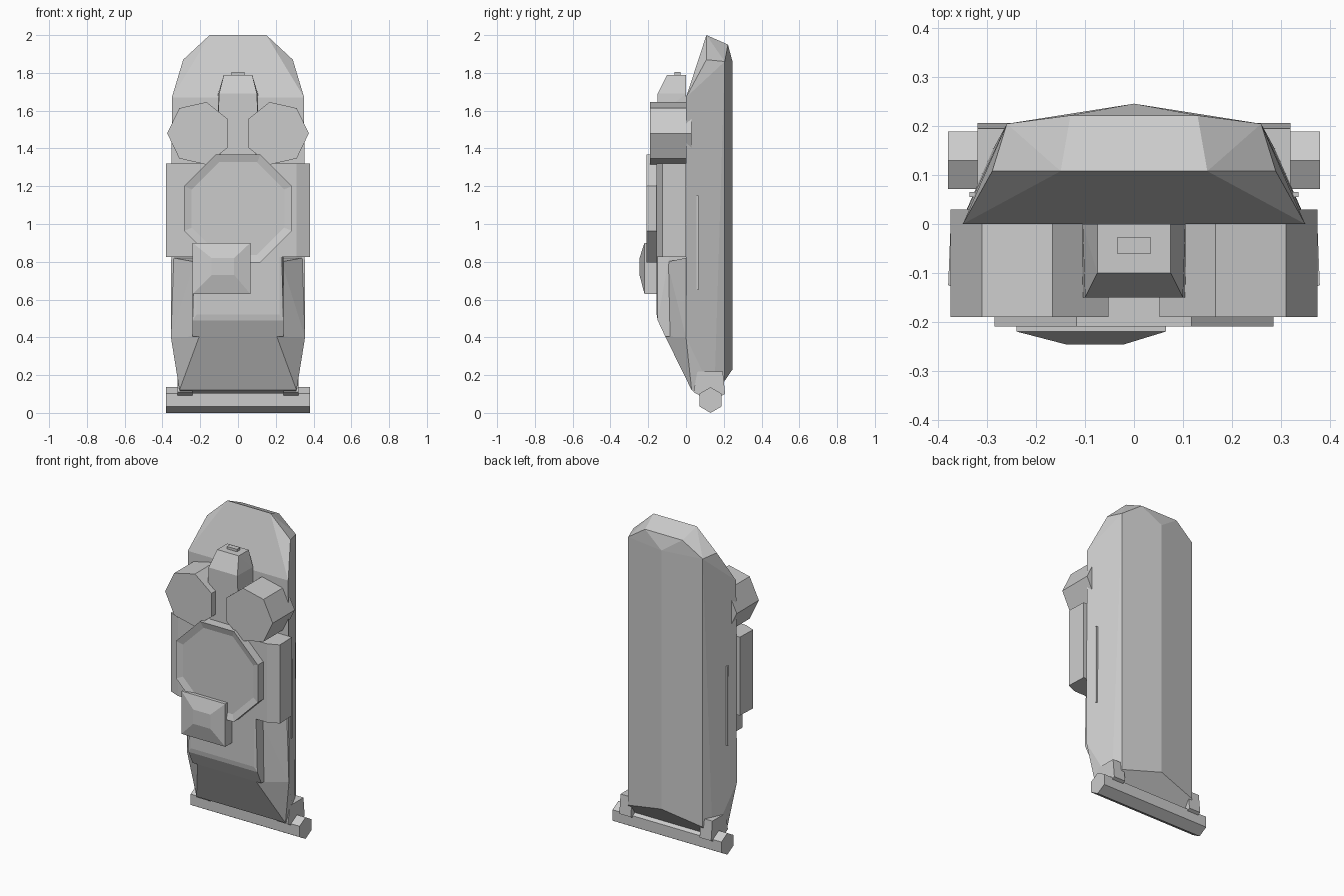
import bpy, bmesh, math

if "Cube" in bpy.data.objects:
    bpy.data.objects.remove(bpy.data.objects["Cube"])


def make(name, bm):
    bmesh.ops.recalc_face_normals(bm, faces=bm.faces[:])
    me = bpy.data.meshes.new(name)
    bm.to_mesh(me)
    bm.free()
    ob = bpy.data.objects.new(name, me)
    bpy.context.collection.objects.link(ob)
    return ob


def hull(name, pts, sym=True):
    """Convex solid from points, mirrored across x."""
    bm = bmesh.new()
    allp = set(pts) | ({(-x, y, z) for x, y, z in pts} if sym else set())
    for p in sorted(allp):
        bm.verts.new(p)
    r = bmesh.ops.convex_hull(bm, input=bm.verts[:])
    loose = [v for v in bm.verts if not v.link_faces]
    bmesh.ops.delete(bm, geom=loose, context='VERTS')
    bmesh.ops.dissolve_limit(bm, angle_limit=0.02, verts=bm.verts[:], edges=bm.edges[:])
    return make(name, bm)


def prism(name, prof, axis, a, b):
    """Extrude a 2D profile along an axis from a to b."""
    place = {'x': lambda u, v, t: (t, u, v),
             'y': lambda u, v, t: (u, t, v),
             'z': lambda u, v, t: (u, v, t)}[axis]
    return hull(name, [place(u, v, t) for u, v in prof for t in (a, b)], False)


def box(name, x0, x1, y0, y1, z0, z1):
    return prism(name, [(x0, y0), (x1, y0), (x1, y1), (x0, y1)], 'z', z0, z1)


def ngon(n, r, cx, cy, start=0.0, flip=1):
    return [(cx + flip * r * math.cos(start + i * math.tau / n),
             cy + r * math.sin(start + i * math.tau / n)) for i in range(n)]


# Main shell with faceted top and ridged back
hull("back_shell", [
    (.35, 0, 1.67), (.355, 0, .4), (.31, .03, .12),
    (.15, .108, 2.0), (.29, .108, 1.87),
    (.13, .222, 1.95), (.26, .205, 1.86), (0, .246, 1.86),
    (0, .246, .23), (.26, .205, .17), (.29, .15, .09)])

# Lower front bulge tapering to the bottom bar
hull("lower_bulge", [
    (.34, 0, .82), (.355, 0, .4), (.205, -.11, .405), (.23, -.1, .8),
    (.31, .03, .12), (.30, .06, .12)])

# Centre plate with slanted lower edge
hull("centre_plate", [
    (.24, 0, 1.32), (.22, -.155, 1.32), (.22, -.155, .52),
    (.24, -.15, .49), (.24, -.11, .405), (.24, 0, .405), (.24, -.12, .52)])

# Parts repeated on both sides
for side, s in (("left", -1), ("right", 1)):
    prism(side + "_side_block",
          [(s * x, y) for x, y in [(.19, 0), (.375, 0), (.38, -.125), (.31, -.155), (.19, -.155)]],
          'z', .825, 1.32)
    prism(side + "_canister", ngon(7, .17, s * .205, 1.48, 0, s), 'y', -.19, .03)
    prism(side + "_bar_bracket",
          [(.04, .11), (.06, .22), (.195, .22), (.207, .1), (.13, .06)],
          'x', s * .24, s * .32)
    box(side + "_slot_strip", *sorted((s * .31, s * .336)), .055, .065, .65, 1.15)

# Octagonal hatch with shallow dished front
def octagon_hatch():
    bm = bmesh.new()
    R = .285 / math.cos(math.pi / 8)
    rings = []
    for r, y in ((R, -.13), (R, -.21), (R * .86, -.198)):
        rings.append([bm.verts.new((x, y, z))
                      for x, z in ngon(8, r, 0, 1.082, math.pi / 8)])
    for lo, hi in zip(rings, rings[1:]):
        for i in range(8):
            j = (i + 1) % 8
            bm.faces.new((lo[i], lo[j], hi[j], hi[i]))
    bm.faces.new(rings[0])
    bm.faces.new(rings[-1])
    make("octagon_hatch", bm)


octagon_hatch()

# Off-centre box with pyramid front
hull("front_box", [(x, y, z) for x in (-.24, .065) for y in (-.14, -.22) for z in (.63, .9)]
     + [(x, -.246, z) for x in (-.14, -.02) for z in (.73, .82)], False)

# Tapered neck between the canisters, and its cap
hull("neck", [(.075, 0, 1.79), (.075, -.1, 1.79), (.1, -.15, 1.69), (.105, 0, 1.69),
              (.105, -.15, 1.57), (.105, 0, 1.57), (.09, -.15, 1.34), (.09, 0, 1.34)])
box("neck_cap", -.035, .035, -.06, -.028, 1.78, 1.805)

# Hexagonal bottom bar
prism("bottom_bar", ngon(6, .068, .13, .068, math.pi / 2), 'x', -.38, .38)
